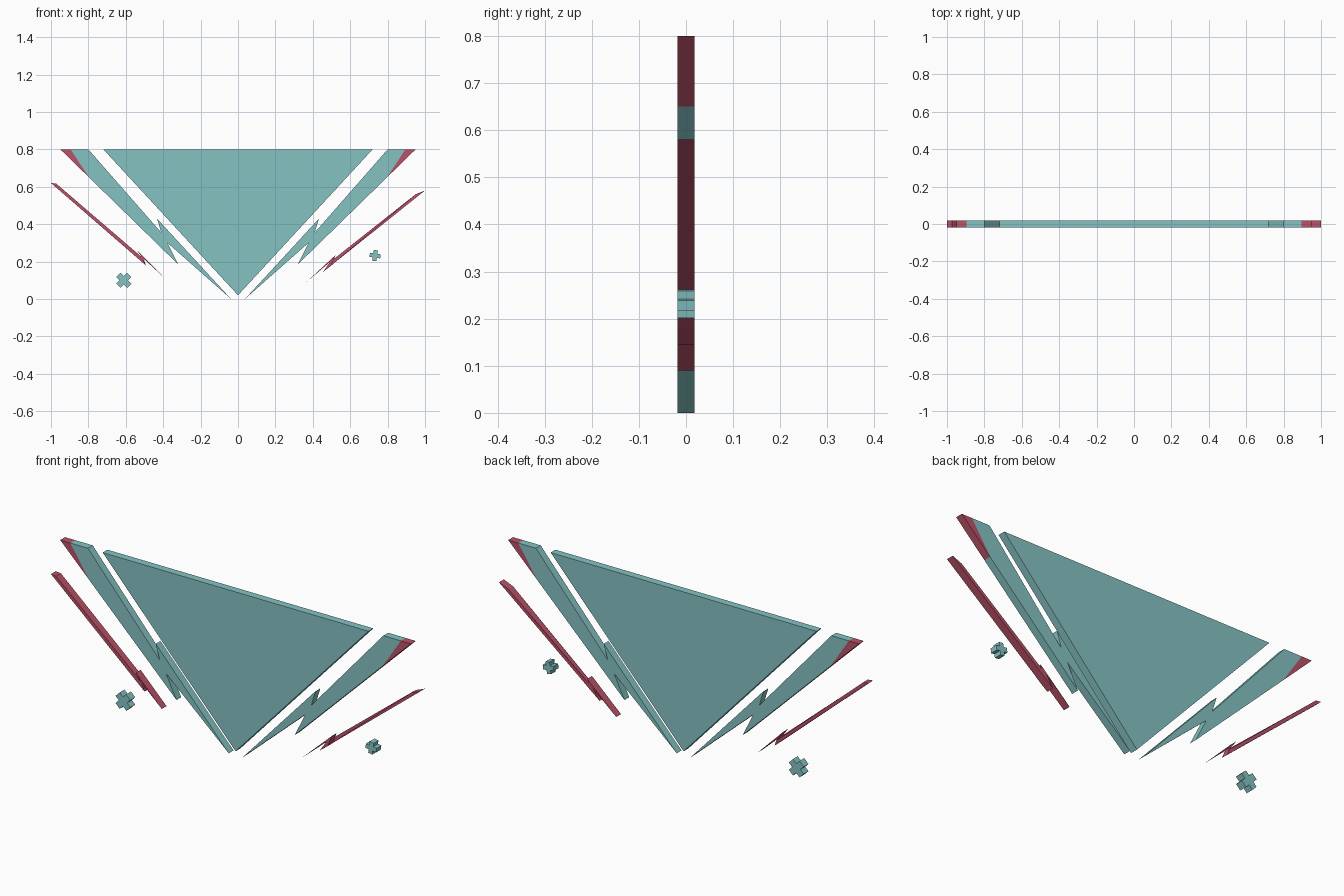
import bpy, bmesh, math
from mathutils import Vector

if "Cube" in bpy.data.objects:
    bpy.data.objects.remove(bpy.data.objects["Cube"])

HALF = 0.0185  # half thickness of every plate


def material(name, rgb):
    m = bpy.data.materials.new(name)
    m.diffuse_color = (*rgb, 1)
    m.use_nodes = True
    m.node_tree.nodes["Principled BSDF"].inputs["Base Color"].default_value = m.diffuse_color
    return m


TEAL = material("pale teal", (0.235, 0.54, 0.545))
RED = material("rose red", (0.49, 0.085, 0.14))


def plate(name, outline, mat, cut=None):
    """Extrude an x/z outline through y; an optional cut line colours the outer end red."""
    bm = bmesh.new()
    face = bm.faces.new([bm.verts.new((x, -HALF, z)) for x, z in outline])
    ext = bmesh.ops.extrude_face_region(bm, geom=[face], use_keep_orig=True)
    moved = [v for v in ext["geom"] if isinstance(v, bmesh.types.BMVert)]
    bmesh.ops.translate(bm, verts=moved, vec=(0, 2 * HALF, 0))
    if cut:
        a, b = (Vector((x, 0, z)) for x, z in cut)
        d = b - a
        normal = Vector((d.z, 0, -d.x)).normalized()
        if normal.x * a.x < 0:      # point away from the centre
            normal.negate()
        bmesh.ops.bisect_plane(bm, geom=bm.verts[:] + bm.edges[:] + bm.faces[:],
                               plane_co=a, plane_no=normal)
        for f in bm.faces:
            f.material_index = int((f.calc_center_median() - a).dot(normal) > 1e-4)
    bmesh.ops.recalc_face_normals(bm, faces=bm.faces[:])
    me = bpy.data.meshes.new(name)
    bm.to_mesh(me)
    bm.free()
    me.materials.append(mat)
    if cut:
        me.materials.append(RED)
    ob = bpy.data.objects.new(name, me)
    bpy.context.collection.objects.link(ob)
    return ob


def cross(name, cx, cz, length, width, degrees):
    """Plus-shaped plate, turned about y."""
    pts = []
    for k in range(4):
        a = math.radians(degrees + 90 * k)
        c, s = math.cos(a), math.sin(a)
        for u, v in ((length, -width), (length, width), (width, width)):
            pts.append((cx + u * c - v * s, cz + u * s + v * c))
    plate(name, pts, TEAL)


# Central triangle
plate("centre_triangle", [(-0.72, 0.8), (0.72, 0.8), (0, 0.02)], TEAL)

# Lightning-shaped bands with red outer corners
band = [(0.95, 0.8), (0.80, 0.8), (0.41, 0.355), (0.433, 0.43),
        (0.037, 0.0), (0.377, 0.30), (0.32, 0.185)]
for side, s in (("left", -1), ("right", 1)):
    plate(side + "_band", [(s * x, z) for x, z in band], TEAL,
          cut=[(s * 0.895, 0.8), (s * 0.79, 0.64)])

# Thin red bolts outside the bands
plate("left_bolt", [(-1.0, 0.62), (-0.972, 0.617), (-0.502, 0.207), (-0.54, 0.26),
                    (-0.40, 0.12), (-0.512, 0.222), (-0.493, 0.18)], RED)
plate("right_bolt", [(1.0, 0.58), (0.95, 0.56), (0.498, 0.178), (0.522, 0.235),
                     (0.365, 0.09), (0.492, 0.198), (0.455, 0.145)], RED)

# Small crosses
cross("left_cross", -0.61, 0.10, 0.041, 0.016, 45)
cross("right_cross", 0.733, 0.232, 0.029, 0.011, -8)
